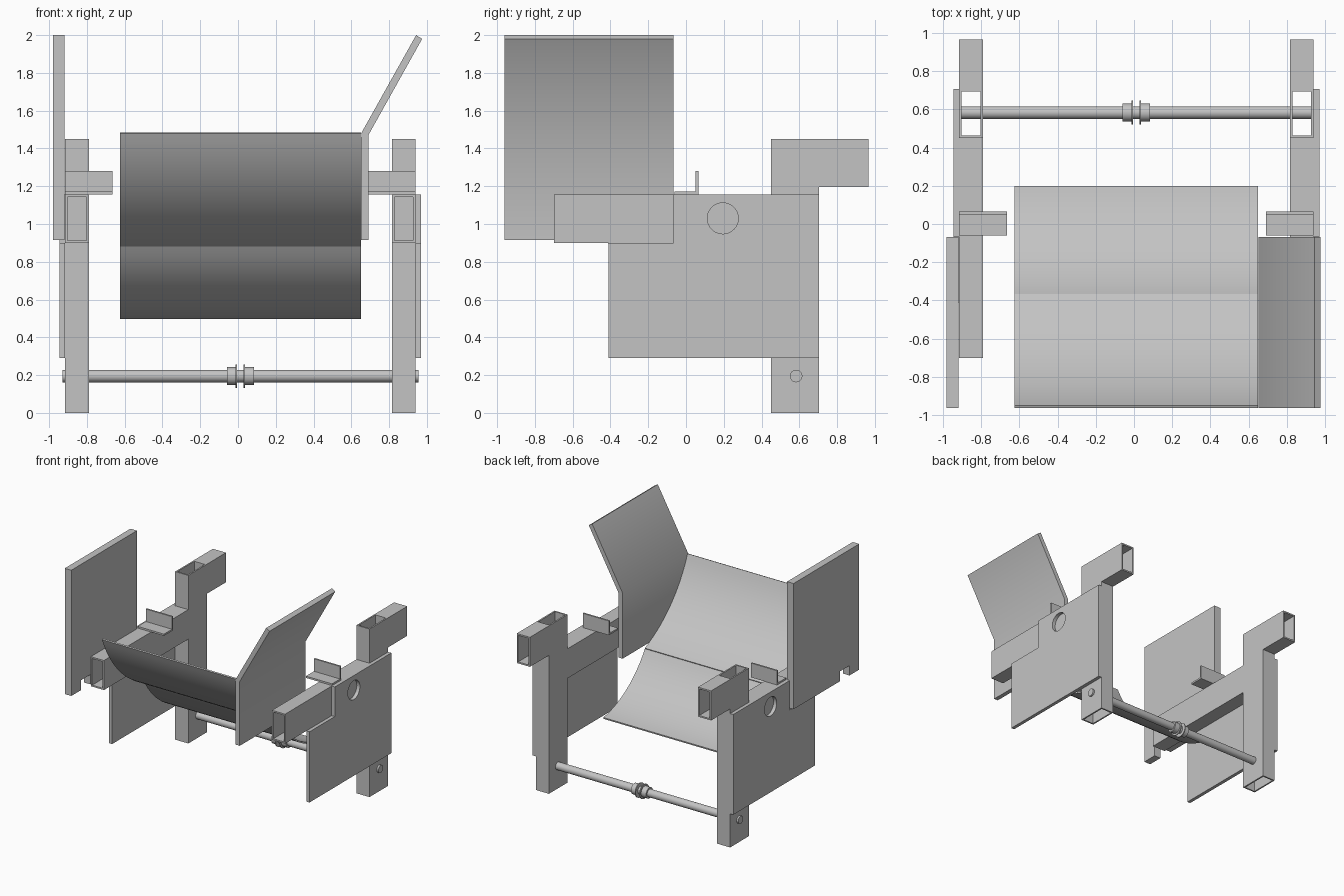
import bpy, bmesh, math
from mathutils import Vector

if "Cube" in bpy.data.objects:
    bpy.data.objects.remove(bpy.data.objects["Cube"], do_unlink=True)

steel = bpy.data.materials.new("plain grey steel")
steel.use_nodes = True
GREY = (0.55, 0.55, 0.55, 1)
steel.diffuse_color = GREY
steel.node_tree.nodes["Principled BSDF"].inputs["Base Color"].default_value = GREY

MID = 0.0125          # plane between the two side frames
WALL = 0.013          # tube wall
parts = []


def solid(name, loops, axis, a, b):
    """Extrude an outline, or the ring between two outlines, along an axis."""
    place = {"x": lambda u, v, w: (w, u, v),
             "y": lambda u, v, w: (u, w, v),
             "z": lambda u, v, w: (u, v, w)}[axis]
    bm = bmesh.new()
    ends = [[[bm.verts.new(place(u, v, w)) for u, v in loop] for loop in loops]
            for w in (a, b)]
    n = len(loops[0])
    for low, high in zip(*ends):
        for i in range(n):
            j = (i + 1) % n
            bm.faces.new((low[i], low[j], high[j], high[i]))
    for rings in ends:
        if len(rings) == 1:
            bm.faces.new(rings[0])
        else:
            for i in range(n):
                j = (i + 1) % n
                bm.faces.new((rings[0][i], rings[0][j], rings[1][j], rings[1][i]))
    bmesh.ops.recalc_face_normals(bm, faces=bm.faces)
    mesh = bpy.data.meshes.new(name)
    bm.to_mesh(mesh)
    bm.free()
    mesh.materials.append(steel)
    ob = bpy.data.objects.new(name, mesh)
    bpy.context.collection.objects.link(ob)
    parts.append(ob)
    return ob


def rect(u0, u1, v0, v1, inset=0):
    u0, u1, v0, v1 = u0 + inset, u1 - inset, v0 + inset, v1 - inset
    return [(u0, v0), (u1, v0), (u1, v1), (u0, v1)]


def tube(name, axis, bounds, a, b):
    return solid(name, [rect(*bounds), rect(*bounds, WALL)], axis, a, b)


def circle(y, z, r, n=32):
    return [(y + r * math.cos(math.tau * i / n), z + r * math.sin(math.tau * i / n))
            for i in range(n)]


def curved_sheet(name, start, end, sag, thick=0.013, steps=18):
    p, q = Vector(start), Vector(end)
    chord = q - p
    radius = (chord.length_squared / 4 + sag * sag) / (2 * sag)
    up = Vector((-chord.y, chord.x)).normalized()
    centre = (p + q) / 2 + up * (radius - sag)
    a0 = math.atan2(*(p - centre).yx)
    a1 = math.atan2(*(q - centre).yx)
    if a1 < a0:
        a1 += math.tau

    def arc(r):
        return [(centre.x + r * math.cos(a0 + (a1 - a0) * i / steps),
                 centre.y + r * math.sin(a0 + (a1 - a0) * i / steps))
                for i in range(steps + 1)]
    return solid(name, [arc(radius) + arc(radius - thick)[::-1]], "x", -0.625, 0.65)


# Side frames: square tubes, cover plate and angle bracket on each side
plate_outline = [(-0.41, 0.29), (0.705, 0.29), (0.705, 1.155),
                 (-0.065, 1.155), (-0.065, 0.9), (-0.41, 0.9)]
bracket_outline = [(-0.06, 1.157), (0.065, 1.157), (0.065, 1.28),
                   (0.05, 1.28), (0.05, 1.172), (-0.06, 1.172)]
cutter = solid("hole_cutter", [circle(0.195, 1.03, 0.082, 40)], "x", -2, 2)
cutter.hide_render = True
parts.remove(cutter)

for side, s in (("left", 1), ("right", -1)):
    def span(a, b):
        return sorted((MID + s * (a - MID), MID + s * (b - MID)))
    xs = span(0.815, 0.94)
    tube(side + "_post", "z", (*xs, 0.45, 0.705), 0, 1.45)
    tube(side + "_front_arm", "y", (*xs, 0.9, 1.155), -0.7, 0.45)
    tube(side + "_rear_arm", "y", (*xs, 1.195, 1.45), 0.705, 0.965)
    solid(side + "_bracket", [bracket_outline], "x", *span(0.69, 0.94))
    plate = solid(side + "_cover_plate", [plate_outline], "x", *span(0.94, 0.97))
    cut = plate.modifiers.new("round hole", "BOOLEAN")
    cut.operation, cut.object, cut.solver = "DIFFERENCE", cutter, "EXACT"
    bpy.context.view_layer.update()
    result = bpy.data.meshes.new_from_object(
        plate.evaluated_get(bpy.context.evaluated_depsgraph_get()))
    plate.modifiers.clear()
    plate.data = result
bpy.data.objects.remove(cutter, do_unlink=True)

# Curved chute in two sheets
curved_sheet("upper_chute_sheet", (-0.962, 1.48), (-0.372, 0.88), 0.085)
curved_sheet("lower_chute_sheet", (-0.378, 0.88), (0.197, 0.497), 0.075)

# Guard panels: bent on the left, straight and notched on the right
solid("left_bent_guard", [[(0.652, 0.915), (0.69, 0.915), (0.69, 1.47),
                           (0.975, 1.98), (0.943, 2.0), (0.652, 1.48)]],
      "y", -0.962, -0.067)
solid("right_straight_guard", [[(-0.962, 0.915), (-0.83, 0.915), (-0.83, 1.0),
                                (-0.7, 1.0), (-0.7, 0.915), (-0.067, 0.915),
                                (-0.067, 2.0), (-0.962, 2.0)]],
      "x", -0.98, -0.918)

# Cross rod with a pair of flanged collars
RY, RZ = 0.583, 0.195
solid("cross_rod", [circle(RY, RZ, 0.033)], "x", -0.93, 0.955)
for name, s in (("left", 1), ("right", -1)):
    for part, a, b, r in (("collar", 0.025, 0.072, 0.047),
                          ("flange", 0.017, 0.025, 0.062)):
        solid(name + "_" + part, [circle(RY, RZ, r)], "x",
              *sorted((MID + s * a, MID + s * b)))

# Smooth the curved surfaces, keep the edges sharp
bpy.ops.object.select_all(action="DESELECT")
for ob in parts:
    ob.select_set(True)
bpy.context.view_layer.objects.active = parts[0]
bpy.ops.object.shade_smooth_by_angle(angle=math.radians(31))
